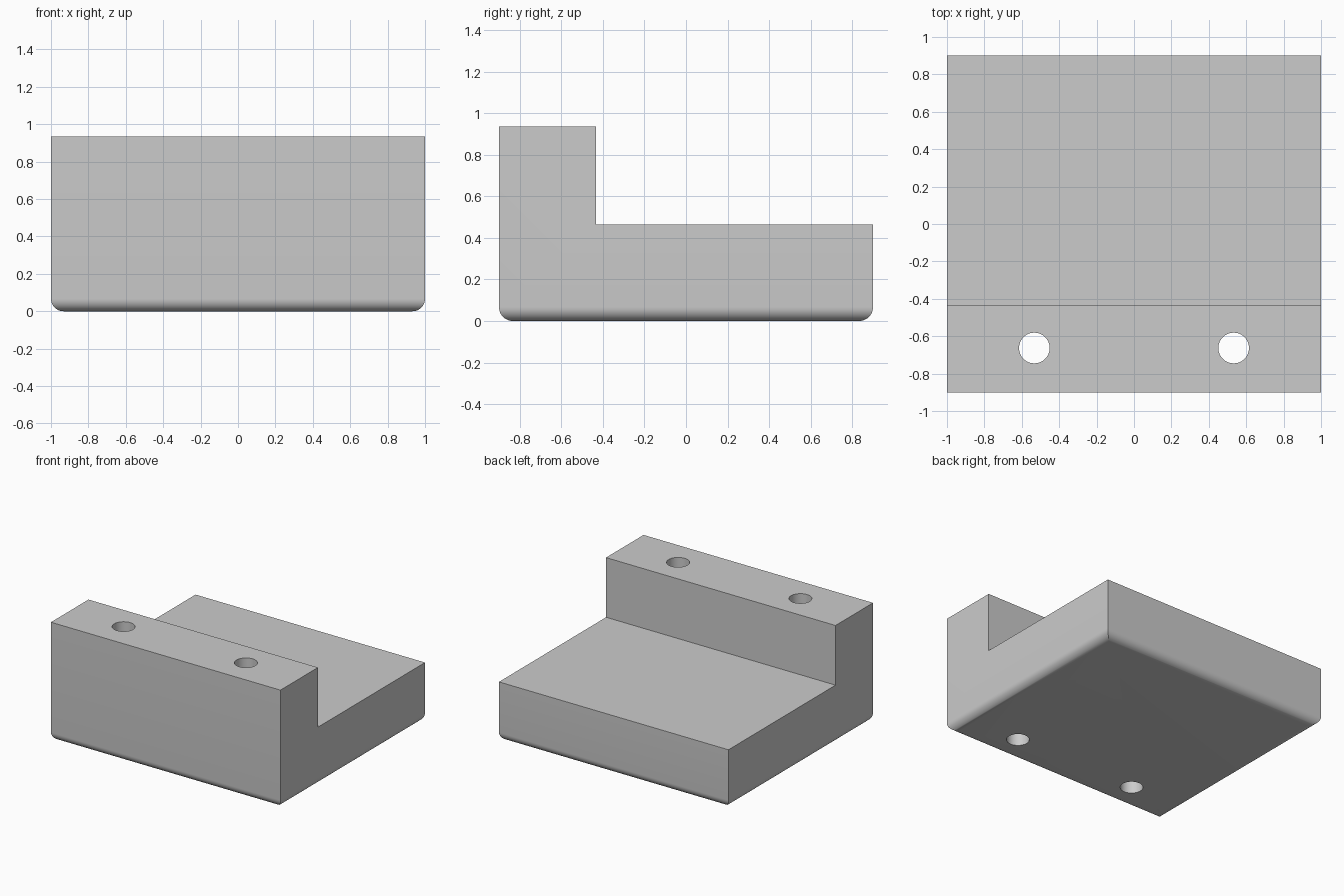
import bpy
import bmesh

default = bpy.data.objects.get("Cube")
if default:
    bpy.data.objects.remove(default, do_unlink=True)

# Overall sizes
HALF_W, HALF_D = 1.0, 0.9
TOP, STEP_Z, STEP_Y = 0.935, 0.465, -0.433
ROUND = 0.067
HOLE_X, HOLE_Y, HOLE_R = 0.533, -0.663, 0.082

# Single grey material
grey = bpy.data.materials.new("plain_grey")
grey.use_nodes = True
colour = (0.6, 0.6, 0.6, 1.0)
grey.diffuse_color = colour
grey.node_tree.nodes["Principled BSDF"].inputs["Base Color"].default_value = colour


def activate(obj):
    bpy.ops.object.select_all(action='DESELECT')
    obj.select_set(True)
    bpy.context.view_layer.objects.active = obj


# L-shaped side profile extruded across the width
profile = [(-HALF_D, 0), (HALF_D, 0), (HALF_D, STEP_Z),
           (STEP_Y, STEP_Z), (STEP_Y, TOP), (-HALF_D, TOP)]
bm = bmesh.new()
side = bm.faces.new([bm.verts.new((-HALF_W, y, z)) for y, z in profile])
grown = bmesh.ops.extrude_face_region(bm, geom=[side])
moved = [g for g in grown["geom"] if isinstance(g, bmesh.types.BMVert)]
bmesh.ops.translate(bm, verts=moved, vec=(2 * HALF_W, 0, 0))
bmesh.ops.recalc_face_normals(bm, faces=bm.faces)

# Rounded lower rim
rim = [e for e in bm.edges if all(v.co.z < 0.001 for v in e.verts)]
bmesh.ops.bevel(bm, geom=rim, offset=ROUND, offset_type='OFFSET',
                segments=10, profile=0.5, affect='EDGES')
bmesh.ops.recalc_face_normals(bm, faces=bm.faces)
mesh = bpy.data.meshes.new("stepped_block")
bm.to_mesh(mesh)
bm.free()
block = bpy.data.objects.new("stepped_block", mesh)
bpy.context.collection.objects.link(block)
mesh.materials.append(grey)

# Two vertical through holes in the raised ledge
for sign in (-1, 1):
    bpy.ops.mesh.primitive_cylinder_add(
        vertices=48, radius=HOLE_R, depth=2,
        location=(sign * HOLE_X, HOLE_Y, TOP / 2))
    cutter = bpy.context.object
    cutter.name = "hole_cutter"
    cutter.hide_render = True
    cutter.data.materials.append(grey)
    activate(block)
    cut = block.modifiers.new("hole", 'BOOLEAN')
    cut.operation = 'DIFFERENCE'
    cut.solver = 'EXACT'
    cut.object = cutter
    bpy.ops.object.modifier_apply(modifier=cut.name)
    bpy.data.objects.remove(cutter, do_unlink=True)

# Smooth the rounded rim and hole walls, keep the corners crisp
activate(block)
bpy.ops.object.shade_smooth_by_angle(angle=0.52)
